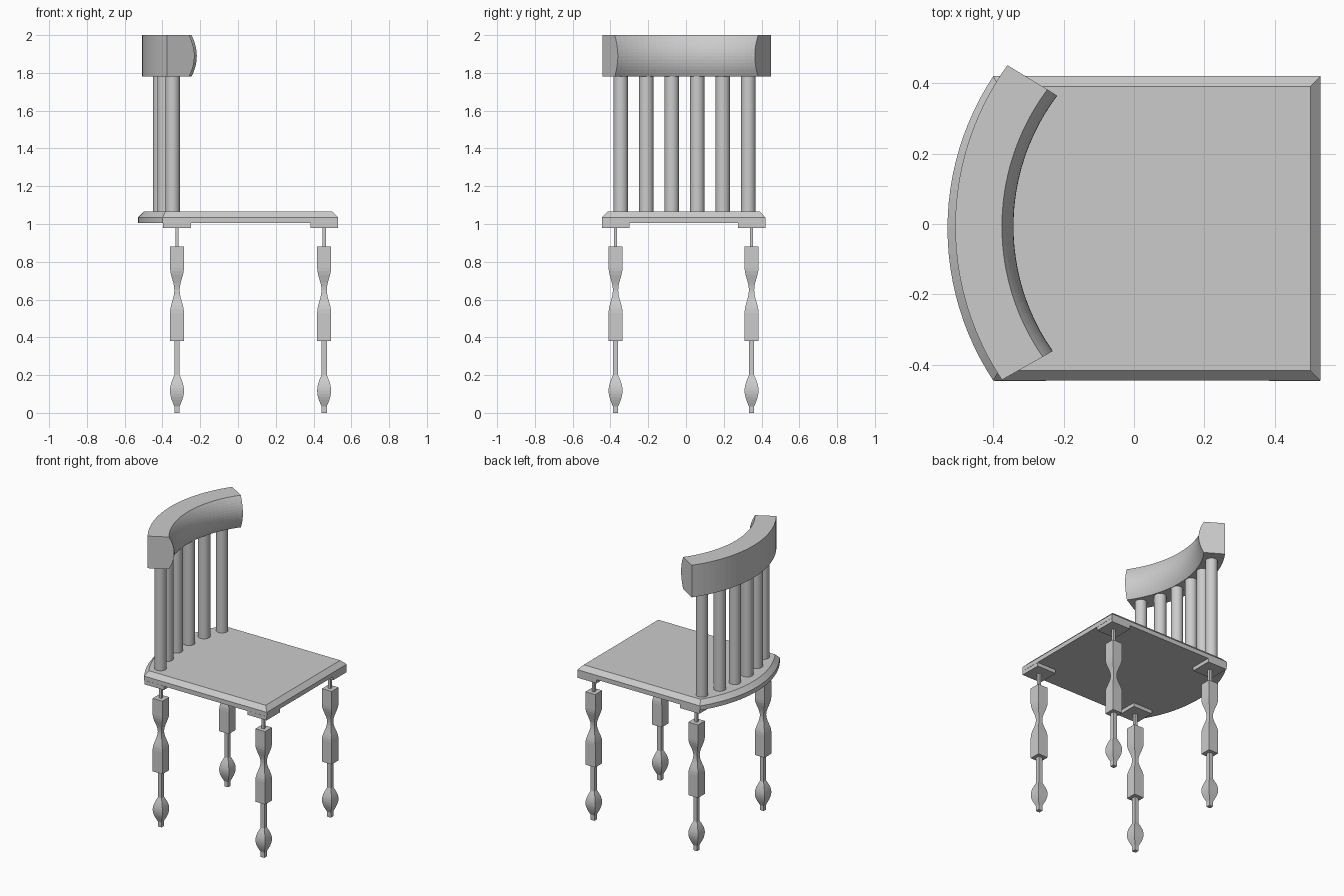
import bpy
import bmesh
from math import sin, cos, asin, pi, radians

if "Cube" in bpy.data.objects:
    bpy.data.objects.remove(bpy.data.objects["Cube"])

GREY = (0.6, 0.6, 0.6, 1)
grey = bpy.data.materials.new("plain grey")
grey.diffuse_color = GREY
grey.use_nodes = True
grey.node_tree.nodes["Principled BSDF"].inputs["Base Color"].default_value = GREY


def loft(name, rings):
    """Skin a list of closed rings and cap both ends."""
    bm = bmesh.new()
    loops = [[bm.verts.new(p) for p in ring] for ring in rings]
    n = len(loops[0])
    for a, b in zip(loops, loops[1:]):
        for i in range(n):
            j = (i + 1) % n
            bm.faces.new((a[i], a[j], b[j], b[i]))
    bm.faces.new(loops[0])
    bm.faces.new(loops[-1])
    bmesh.ops.recalc_face_normals(bm, faces=bm.faces)
    mesh = bpy.data.meshes.new(name)
    bm.to_mesh(mesh)
    bm.free()
    mesh.materials.append(grey)
    obj = bpy.data.objects.new(name, mesh)
    bpy.context.collection.objects.link(obj)
    return obj


def square(x, y, z, h):
    return [(x - h, y - h, z), (x + h, y - h, z), (x + h, y + h, z), (x - h, y + h, z)]


# Seat slab: straight front and sides, curved back, chamfered top edge
SEAT_Y = -0.0125


def seat_ring(z, inset, steps=24):
    half = 0.4325 - inset
    radius = 0.784 - inset
    end = asin(half / radius)
    ring = [(0.53 - inset, SEAT_Y - half, z), (0.53 - inset, SEAT_Y + half, z)]
    for i in range(steps + 1):
        a = end * (1 - 2 * i / steps)
        ring.append((0.254 - radius * cos(a), SEAT_Y + radius * sin(a), z))
    return ring


loft("seat", [seat_ring(1.005, 0), seat_ring(1.035, 0), seat_ring(1.065, 0.029)])

# Turned legs with a square section: (height, half width)
WIDE, ROD = 0.037, 0.014
profile = [(0, ROD), (0.035, ROD)]
profile += [(0.035 + 0.165 * t / 10, ROD + (WIDE - ROD) * sin(pi * t / 10)) for t in range(1, 11)]
profile += [(0.38, ROD), (0.38, WIDE), (0.53, WIDE)]
profile += [(0.53 + 0.24 * t / 12, 0.0255 + 0.0115 * cos(2 * pi * t / 12)) for t in range(1, 13)]
profile += [(0.88, WIDE), (0.88, 0.009), (0.985, 0.009)]

for end, x in (("back", -0.323), ("front", 0.456)):
    for side, y in (("right", -0.373), ("left", 0.347)):
        loft(f"{end}_{side}_leg", [square(x, y, z, h) for z, h in profile])
        loft(f"{end}_{side}_corner_block", [square(x, y, z, 0.073) for z in (0.98, 1.007)])

# Back spindles set along a shallow curve
for i in range(6):
    y = -0.345 + 0.135 * i
    bpy.ops.mesh.primitive_cylinder_add(
        vertices=24, radius=0.038, depth=0.74, location=(-0.415 + 0.58 * y * y, y, 1.425))
    spindle = bpy.context.object
    spindle.name = f"back_spindle_{i + 1}"
    spindle.data.materials.append(grey)
    bpy.ops.object.shade_smooth_by_angle()

# Curved top rail: flat outer face, bulging inner face
section = [(0.7825, 1.78), (0.7825, 2.0)]
for i in range(13):
    t = 1 - i / 6
    section.append((0.65 - 0.033 * (1 - t * t), 1.89 + 0.11 * t))


def rail_ring(t):
    ring = []
    for r, z in section:
        half = 34.85 + (0.7825 - r) * 7
        a = radians(1 + half * t)
        ring.append((0.2745 - r * cos(a), -0.007 + r * sin(a), z))
    return ring


loft("top_rail", [rail_ring(-1 + i / 12) for i in range(25)])
